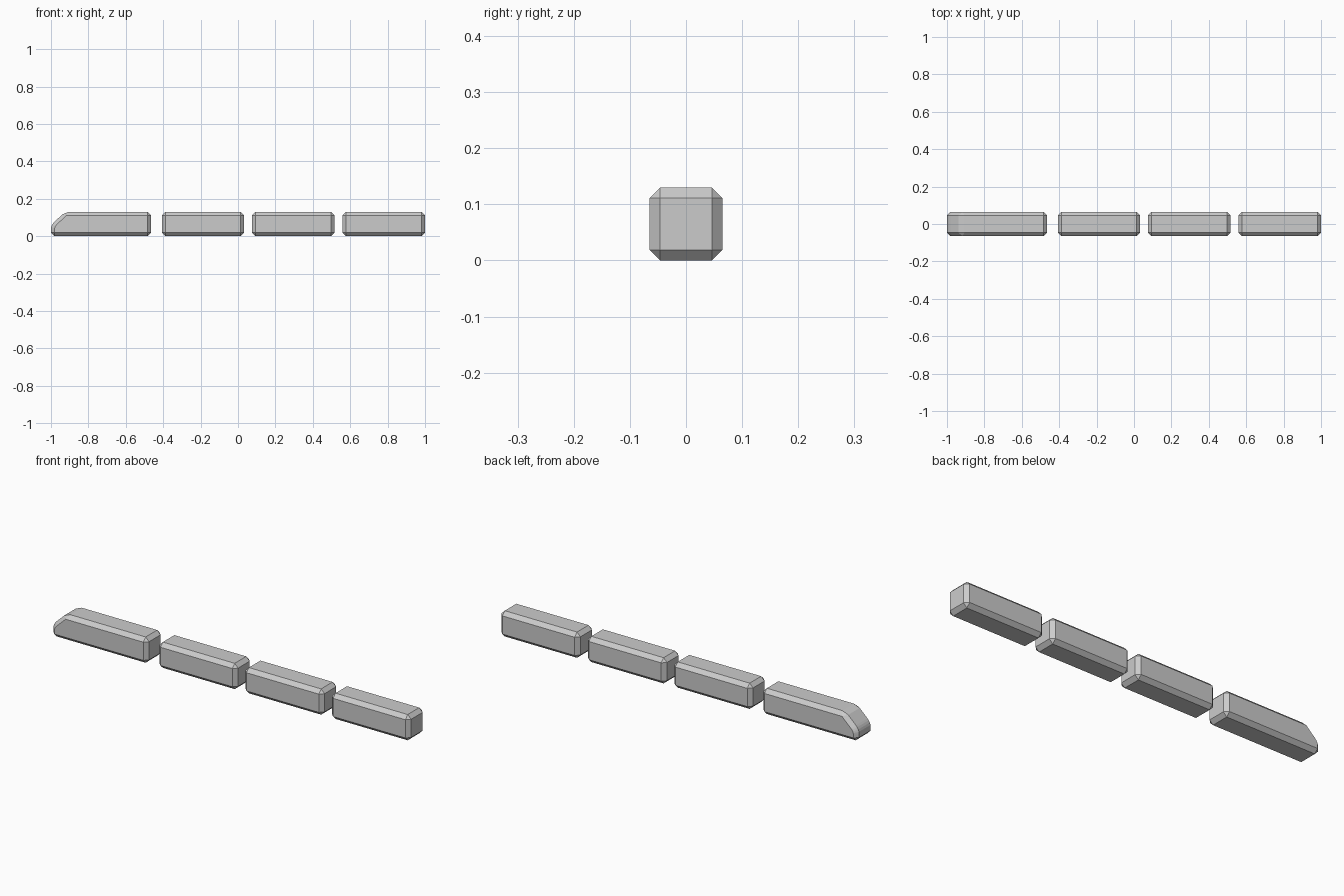
import bpy, bmesh, math

if "Cube" in bpy.data.objects:
    bpy.data.objects.remove(bpy.data.objects["Cube"])

HALF_W = 0.065
HEIGHT = 0.13
CHAMFER = 0.019


def make_car(name, profile):
    """Extrude an (x, z) side profile across y and chamfer its sharp edges."""
    bm = bmesh.new()
    face = bm.faces.new([bm.verts.new((x, -HALF_W, z)) for x, z in profile])
    ext = bmesh.ops.extrude_face_region(bm, geom=[face])
    verts = [v for v in ext["geom"] if isinstance(v, bmesh.types.BMVert)]
    bmesh.ops.translate(bm, verts=verts, vec=(0, 2 * HALF_W, 0))
    bmesh.ops.recalc_face_normals(bm, faces=bm.faces)
    sharp = [e for e in bm.edges if e.calc_face_angle() > math.radians(40)]
    bmesh.ops.bevel(bm, geom=sharp, offset=CHAMFER, segments=1,
                    profile=0.5, affect='EDGES', clamp_overlap=True)
    bmesh.ops.recalc_face_normals(bm, faces=bm.faces)
    mesh = bpy.data.meshes.new(name)
    bm.to_mesh(mesh)
    bm.free()
    obj = bpy.data.objects.new(name, mesh)
    bpy.context.collection.objects.link(obj)
    return obj


# Lead car with a sloped nose that rounds into the front face
nose = [(-0.925, HEIGHT), (-0.982, 0.076)]
nose += [(-0.989, 0.068), (-0.995, 0.058), (-0.999, 0.047), (-1.0, 0.036)]
make_car("lead_car", [(-1.0, 0), (-0.465, 0), (-0.465, HEIGHT)] + nose)

# Three plain box carriages
for i, (x0, x1) in enumerate([(-0.407, 0.033), (0.074, 0.516), (0.558, 1.0)]):
    make_car(f"carriage_{i + 1}", [(x0, 0), (x1, 0), (x1, HEIGHT), (x0, HEIGHT)])
